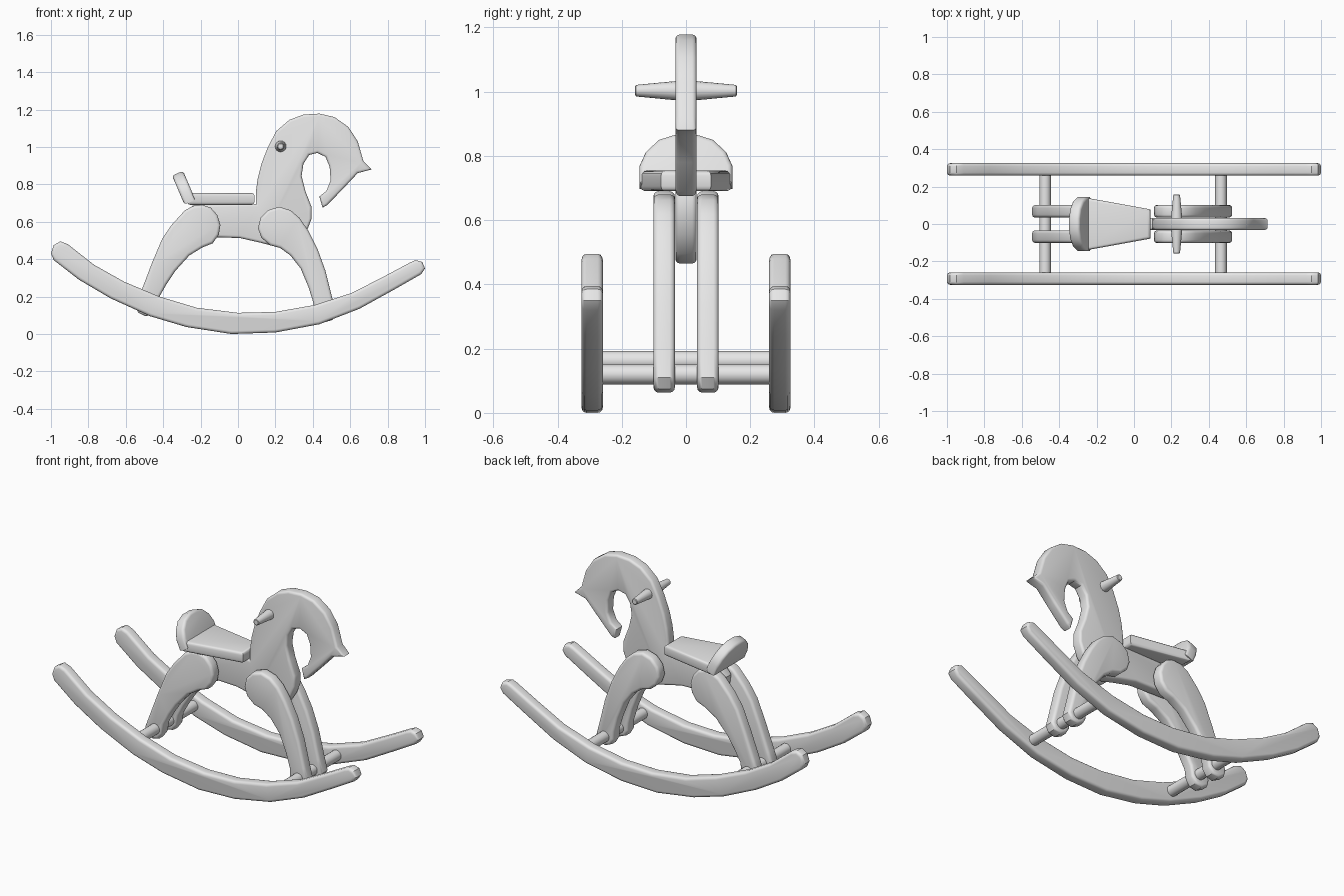
import bpy, bmesh, math
from mathutils import Vector

if "Cube" in bpy.data.objects:
    bpy.data.objects.remove(bpy.data.objects["Cube"])

wood = bpy.data.materials.new("plain grey")
wood.diffuse_color = (0.8, 0.8, 0.8, 1)
wood.use_nodes = True
wood.node_tree.nodes["Principled BSDF"].inputs["Base Color"].default_value = wood.diffuse_color


def finish(bm, name):
    bmesh.ops.recalc_face_normals(bm, faces=bm.faces[:])
    me = bpy.data.meshes.new(name)
    bm.to_mesh(me)
    bm.free()
    me.shade_smooth()
    me.set_sharp_from_angle(angle=math.radians(35))
    me.materials.append(wood)
    ob = bpy.data.objects.new(name, me)
    bpy.context.collection.objects.link(ob)
    return ob


def board(name, outline, thick, place, r=0.016):
    """Cut a flat board from an outline and round over its two faces' rims."""
    bm = bmesh.new()
    n = len(outline)
    caps = []
    for w in (-thick / 2, thick / 2):
        caps.append([bm.verts.new(place(u, v, w)) for u, v in outline])
    a, b = caps
    bm.faces.new(a[::-1])
    bm.faces.new(b)
    for i in range(n):
        bm.faces.new((a[i], a[(i + 1) % n], b[(i + 1) % n], b[i]))
    rims = [bm.edges.get((c[i], c[(i + 1) % n])) for c in caps for i in range(n)]
    bmesh.ops.recalc_face_normals(bm, faces=bm.faces[:])
    bmesh.ops.bevel(bm, geom=rims, offset=r, segments=3, profile=0.5,
                    affect='EDGES', clamp_overlap=False)
    return finish(bm, name)


def upright(y):
    return lambda u, v, w: Vector((u, y + w, v))


def turned(name, x, z, stations, sides=16):
    """Round rod along y from (y, radius) stations."""
    bm = bmesh.new()
    rings = [[bm.verts.new((x + r * math.cos(2 * math.pi * i / sides), y,
                            z + r * math.sin(2 * math.pi * i / sides)))
              for i in range(sides)] for y, r in stations]
    for p, q in zip(rings, rings[1:]):
        for i in range(sides):
            j = (i + 1) % sides
            bm.faces.new((p[i], p[j], q[j], q[i]))
    bm.faces.new(rings[0])
    bm.faces.new(rings[-1])
    return finish(bm, name)


rocker = [(-1, .43), (-.985, .395), (-.85, .29), (-.68, .19), (-.47, .095), (-.275, .037),
          (-.035, .0), (.2, .008), (.435, .052), (.65, .135), (.84, .24), (.98, .32),
          (1, .35), (.985, .385), (.95, .395), (.92, .382), (.785, .31), (.61, .22),
          (.41, .155), (.2, .118), (0, .113), (-.22, .14), (-.42, .2), (-.61, .28),
          (-.77, .37), (-.91, .48), (-.95, .495), (-.985, .475)]

back_leg = [(-.43, .14), (-.42, .2), (-.38, .27), (-.335, .337), (-.26, .42), (-.19, .463),
            (-.135, .485), (-.103, .53), (-.094, .583), (-.11, .635), (-.145, .675),
            (-.19, .69), (-.24, .685), (-.285, .66), (-.355, .583), (-.405, .51),
            (-.46, .38), (-.515, .235), (-.545, .155), (-.535, .115), (-.495, .095),
            (-.455, .105)]

front_leg = [(.405, .16), (.377, .25), (.335, .35), (.28, .42), (.225, .46), (.17, .475),
             (.125, .515), (.107, .565), (.12, .62), (.16, .662), (.22, .68), (.28, .662),
             (.33, .62), (.377, .55), (.425, .455), (.468, .337), (.505, .187),
             (.525, .11), (.505, .075), (.465, .063), (.425, .08), (.405, .115)]

# body, neck and curled head as one board
body = [(-.24, .69), (.095, .695), (.095, .755), (.105, .83), (.125, .91), (.16, 1.0),
        (.205, 1.085), (.275, 1.145), (.35, 1.173), (.435, 1.178), (.515, 1.16),
        (.59, 1.107), (.64, 1.03), (.67, .925), (.715, .88), (.64, .86), (.565, .78),
        (.478, .69), (.452, .675), (.435, .735), (.473, .765), (.495, .82), (.49, .893),
        (.468, .947), (.425, .968), (.38, .957), (.35, .91), (.34, .845), (.36, .765),
        (.393, .68), (.393, .615), (.37, .555), (.33, .495), (.27, .465), (.2, .467),
        (.125, .487), (.01, .513), (-.11, .517), (-.22, .52), (-.27, .56), (-.28, .64)]

board("body_and_head", body, 0.066, upright(0), 0.014)

# paired rockers and legs
for side, s in (("right", -1), ("left", 1)):
    board("rocker_" + side, rocker, 0.066, upright(s * 0.292))
    board("back_leg_" + side, back_leg, 0.067, upright(s * 0.068))
    board("front_leg_" + side, front_leg, 0.067, upright(s * 0.068))

# crossbars through the leg feet
turned("back_crossbar", -.475, .162, [(-.28, .031), (.28, .031)])
turned("front_crossbar", .465, .12, [(-.28, .031), (.28, .031)])

# tapered handle through the neck
turned("handle", .228, 1.003, [(-.158, .014), (-.155, .018), (-.03, .03),
                               (.03, .03), (.155, .018), (.158, .014)])

# wedge seat
board("seat", [(-.27, -.143), (.088, -.078), (.088, .078), (-.27, .143)], 0.064,
      lambda u, v, w: Vector((u, v, .722 + w)))

# domed backrest, leaning back
half = [(.145, 0), (.145, .062), (.125, .11), (.085, .15), (.03, .169)]
t = math.radians(23)
board("backrest", half + [(-u, v) for u, v in reversed(half)], 0.064,
      lambda u, v, w: Vector((-.257 - v * math.sin(t) + w * math.cos(t), u,
                              .704 + v * math.cos(t) + w * math.sin(t))))
